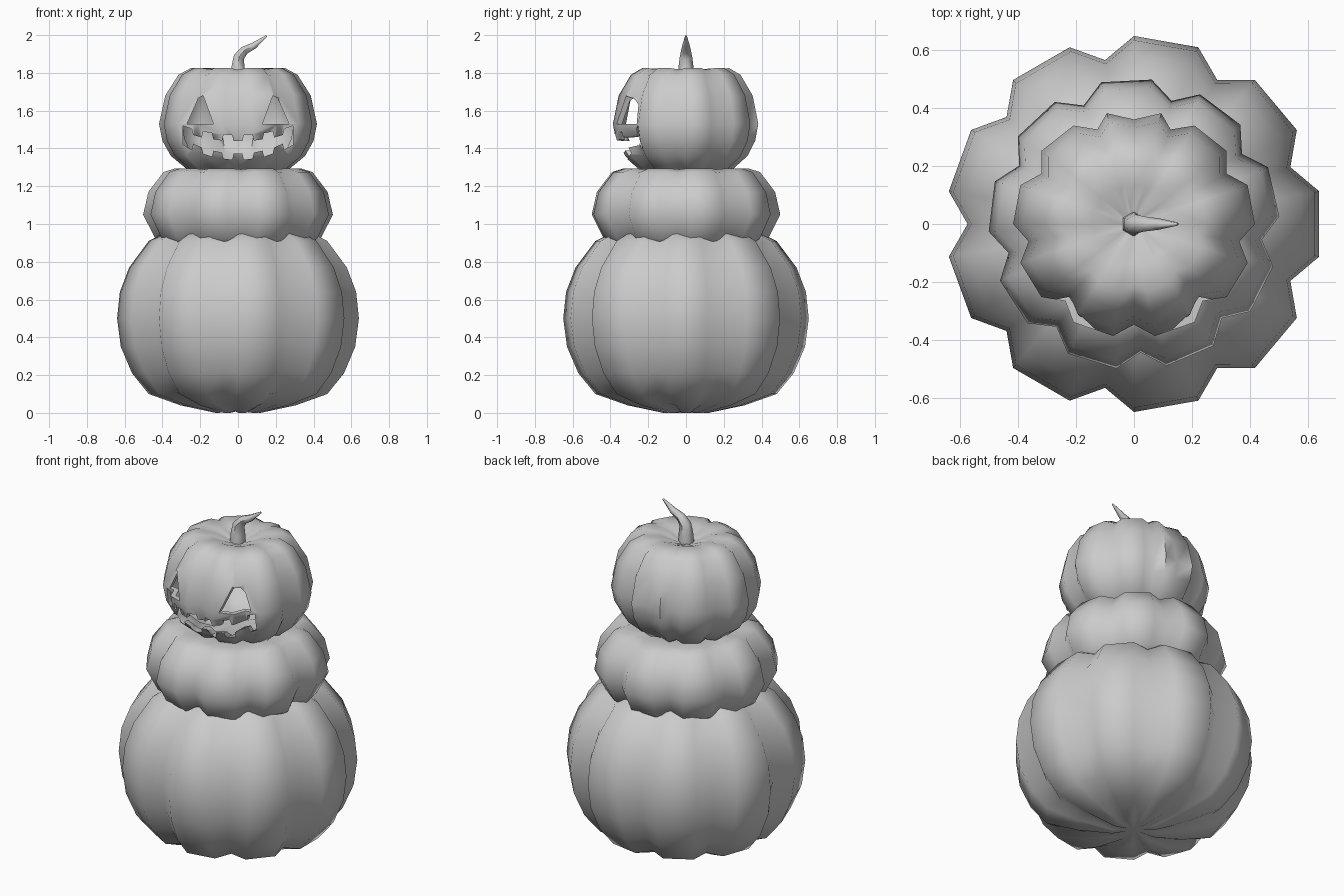
import bpy, bmesh
from math import sin, cos, radians

cube = bpy.data.objects.get("Cube")
if cube:
    bpy.data.objects.remove(cube, do_unlink=True)

grey = bpy.data.materials.new("plain_grey")
grey.use_nodes = True
COLOUR = (0.6, 0.6, 0.6, 1)
grey.diffuse_color = COLOUR
grey.node_tree.nodes["Principled BSDF"].inputs["Base Color"].default_value = COLOUR


def make_object(name, bm):
    bmesh.ops.recalc_face_normals(bm, faces=bm.faces)
    mesh = bpy.data.meshes.new(name)
    bm.to_mesh(mesh)
    bm.free()
    obj = bpy.data.objects.new(name, mesh)
    bpy.context.collection.objects.link(obj)
    mesh.materials.append(grey)
    return obj


def activate(obj):
    bpy.ops.object.select_all(action='DESELECT')
    obj.select_set(True)
    bpy.context.view_layer.objects.active = obj


def smooth(obj, degrees):
    activate(obj)
    bpy.ops.object.shade_smooth_by_angle(angle=radians(degrees))


def lobes(turn):
    """Nine lobes, each with two ridge columns and one valley column."""
    columns = []
    for i in range(9):
        centre = 40 * i + turn
        columns += [(centre - 10, 1), (centre + 10, 1), (centre + 20, VALLEY)]
    return columns


def pumpkin(name, profile, columns, depth=1.0):
    """Sweep (radius, height) points round z; first and last are the poles."""
    bm = bmesh.new()
    middle = (profile[0][1] + profile[-1][1]) / 2
    rings = []
    for r, z in profile[1:-1]:
        ring = []
        for angle, k in columns:
            a = radians(angle)
            low = 1 if k == 1 else 0.975
            ring.append(bm.verts.new((r * k * cos(a), r * k * sin(a) * depth,
                                      middle + (z - middle) * low)))
        rings.append(ring)
    n = len(columns)
    for lower, upper in zip(rings, rings[1:]):
        for i in range(n):
            j = (i + 1) % n
            bm.faces.new((lower[i], lower[j], upper[j], upper[i]))
    for ring, (r, z) in ((rings[0], profile[0]), (rings[-1], profile[-1])):
        pole = bm.verts.new((0, 0, z))
        for i in range(n):
            bm.faces.new((ring[i], ring[(i + 1) % n], pole))
    return make_object(name, bm)


VALLEY = 0.885

# Body pumpkins
base = pumpkin("base_pumpkin", [
    (0, 0.01), (0.12, 0), (0.31, 0.04), (0.48, 0.1), (0.57, 0.21), (0.63, 0.35),
    (0.65, 0.5), (0.635, 0.64), (0.585, 0.77), (0.48, 0.91), (0.36, 0.97),
    (0.2, 0.97), (0, 0.94)], lobes(0))
smooth(base, 75)

waist = pumpkin("middle_pumpkin", [
    (0, 0.9), (0.25, 0.86), (0.38, 0.88), (0.44, 0.925), (0.503, 1.05),
    (0.475, 1.17), (0.395, 1.275), (0.33, 1.295), (0.2, 1.28), (0, 1.25)], lobes(13))
smooth(waist, 75)

# Head pumpkin, with one split lobe at the back
columns = []
for angle, k in lobes(10):
    if angle == 80:
        columns += [(77, 1), (90, 0.92)]
    else:
        columns.append((103 if angle == 100 else angle, k))
head = pumpkin("head_pumpkin", [
    (0, 1.27), (0.15, 1.25), (0.27, 1.29), (0.355, 1.36), (0.4, 1.44), (0.418, 1.53),
    (0.385, 1.68), (0.315, 1.79), (0.25, 1.825), (0.15, 1.82), (0.05, 1.785),
    (0, 1.78)], columns, 0.94)
shell = head.modifiers.new("hollow", 'SOLIDIFY')
shell.thickness = 0.03
shell.offset = -1


def prism(name, outline):
    """Extrude an x-z outline through the front wall."""
    bm = bmesh.new()
    near = [bm.verts.new((x, -0.6, z)) for x, z in outline]
    far = [bm.verts.new((x, -0.1, z)) for x, z in outline]
    bm.faces.new(near)
    bm.faces.new(far[::-1])
    for i in range(len(outline)):
        j = (i + 1) % len(outline)
        bm.faces.new((near[i], near[j], far[j], far[i]))
    return make_object(name, bm)


def jaw(z, rise, tooth):
    """Smile curve broken into square teeth, from right to left."""
    points = []
    steps = 11
    for i in range(steps):
        for e in (i, i + 1):
            t = 2 * e / steps - 1
            shift = tooth if i % 2 else 0
            points.append((0.295 * t + (0.004 if e == i else -0.004),
                           z + rise * t * t + shift))
    return points


# Carved face
eye = [(0.13, 1.53), (0.27, 1.53), (0.21, 1.665), (0.185, 1.68)]
cutters = [
    prism("left_eye_cutter", eye),
    prism("right_eye_cutter", [(-x, z) for x, z in eye]),
    prism("mouth_cutter", jaw(1.34, 0.08, 0.032) + jaw(1.47, 0.05, -0.032)[::-1]),
]
for cutter in cutters:
    cutter.hide_render = True
    cut = head.modifiers.new("carve", 'BOOLEAN')
    cut.operation = 'DIFFERENCE'
    cut.solver = 'EXACT'
    cut.object = cutter
activate(head)
for name in [m.name for m in head.modifiers]:
    bpy.ops.object.modifier_apply(modifier=head.modifiers[0].name)
for cutter in cutters:
    bpy.data.objects.remove(cutter, do_unlink=True)
smooth(head, 70)

# Stem: tapered bent tube
curve = bpy.data.curves.new("stem", 'CURVE')
curve.dimensions = '3D'
curve.bevel_depth = 1
curve.bevel_resolution = 1
curve.use_fill_caps = True
path = [(-0.002, 1.77, 0.043), (0, 1.83, 0.04), (0.005, 1.885, 0.033),
        (0.035, 1.92, 0.026), (0.085, 1.945, 0.02), (0.152, 1.996, 0.005)]
spline = curve.splines.new('POLY')
spline.points.add(len(path) - 1)
for point, (x, z, r) in zip(spline.points, path):
    point.co = (x, 0, z, 1)
    point.radius = r
stem = bpy.data.objects.new("stem", curve)
bpy.context.collection.objects.link(stem)
curve.materials.append(grey)
activate(stem)
bpy.ops.object.convert(target='MESH')
smooth(bpy.context.object, 60)
